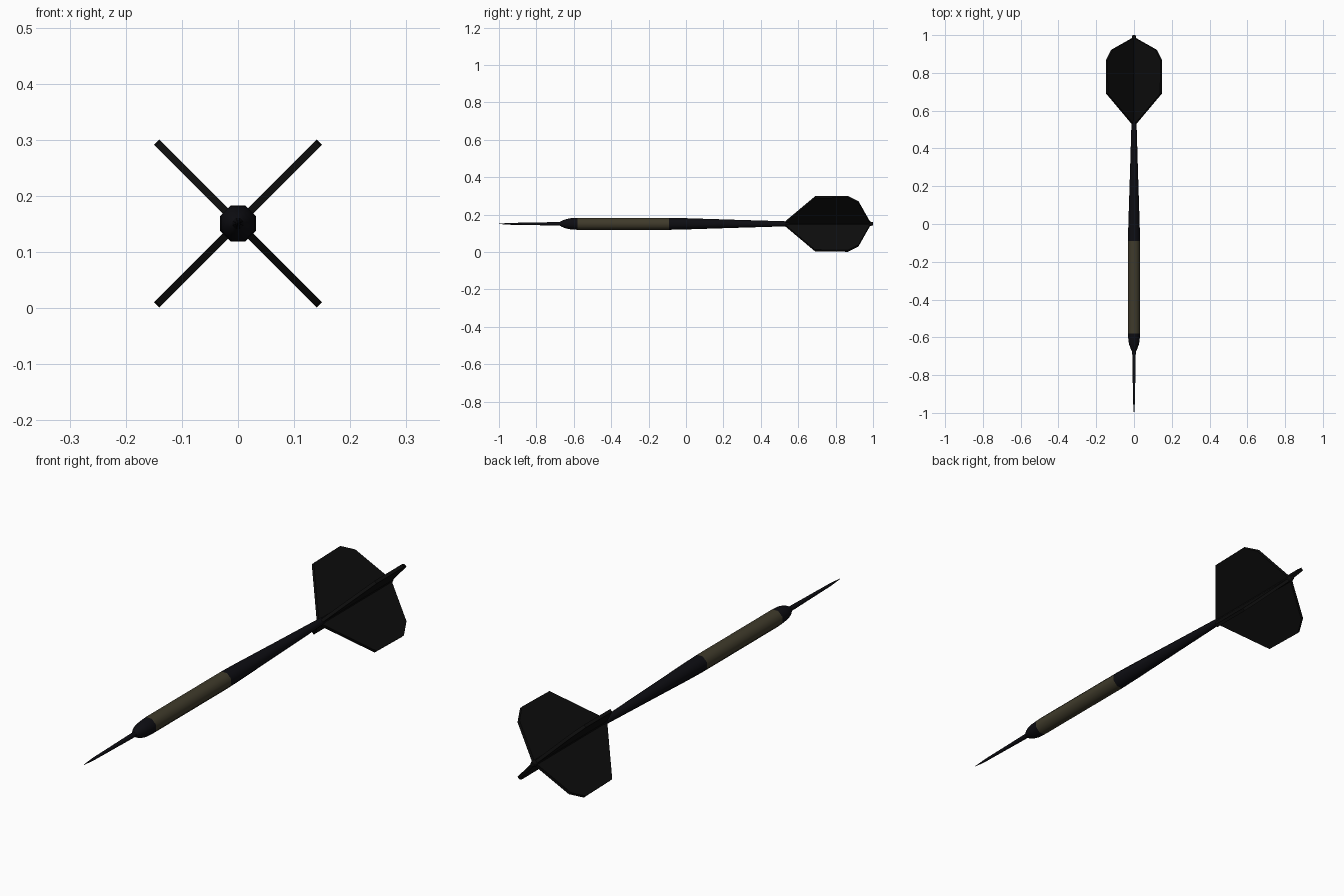
import bpy, bmesh, math
from mathutils import Vector

if "Cube" in bpy.data.objects:
    bpy.data.objects.remove(bpy.data.objects["Cube"])

SIDES = 8
ZC = 0.151


def material(name, rgb):
    m = bpy.data.materials.new(name)
    m.diffuse_color = (*rgb, 1)
    m.use_nodes = True
    m.node_tree.nodes["Principled BSDF"].inputs["Base Color"].default_value = m.diffuse_color
    return m


black = material("black", (0.004, 0.004, 0.004))
dark_metal = material("dark_metal", (0.004, 0.004, 0.006))
bronze = material("bronze", (0.05, 0.043, 0.024))


def finish(name, bm, mat, smooth):
    bmesh.ops.recalc_face_normals(bm, faces=bm.faces)
    me = bpy.data.meshes.new(name)
    bm.to_mesh(me)
    bm.free()
    me.materials.append(mat)
    ob = bpy.data.objects.new(name, me)
    ob.location.z = ZC
    bpy.context.collection.objects.link(ob)
    if smooth:
        bpy.ops.object.select_all(action='DESELECT')
        ob.select_set(True)
        bpy.context.view_layer.objects.active = ob
        bpy.ops.object.shade_smooth_by_angle(angle=math.radians(50))
    return ob


def turned(name, profile, mat):
    """Capped octagonal lathe along y from (y, flat-to-centre radius) pairs."""
    bm = bmesh.new()
    rings = []
    for y, r in profile:
        r /= math.cos(math.pi / SIDES)
        angles = [(i + 0.5) * math.tau / SIDES for i in range(SIDES)]
        rings.append([bm.verts.new((r * math.cos(a), y, r * math.sin(a))) for a in angles])
    for a, b in zip(rings, rings[1:]):
        for i in range(SIDES):
            j = (i + 1) % SIDES
            bm.faces.new((a[i], a[j], b[j], b[i]))
    bm.faces.new(rings[0])
    bm.faces.new(rings[-1])
    return finish(name, bm, mat, True)


# Body parts, front to back
turned("needle_point", [(-1.0, 0.001), (-0.94, 0.005), (-0.82, 0.007), (-0.65, 0.010)], dark_metal)
turned("nose_collar", [(-0.675, 0.010), (-0.66, 0.018), (-0.64, 0.025),
                       (-0.615, 0.030), (-0.58, 0.032)], dark_metal)
turned("barrel", [(-0.58, 0.032), (-0.09, 0.032)], bronze)
turned("shaft", [(-0.09, 0.032), (0.0, 0.030), (0.25, 0.022), (0.45, 0.016), (0.55, 0.013)], dark_metal)
turned("flight_spine", [(0.52, 0.012), (0.985, 0.012), (1.0, 0.008)], black)

# Four flight fins, each a thin plate set at 45 degrees
FIN = [(0.52, 0.0), (0.53, 0.012), (0.69, 0.202), (0.865, 0.205),
       (0.922, 0.165), (0.98, 0.020), (0.99, 0.0)]
HALF = 0.0065
for k in range(4):
    a = math.radians(45 + 90 * k)
    out = Vector((math.cos(a), 0, math.sin(a)))
    side = Vector((-math.sin(a), 0, math.cos(a))) * HALF
    bm = bmesh.new()
    layers = [[bm.verts.new(out * r + Vector((0, y, 0)) + side * s) for y, r in FIN] for s in (-1, 1)]
    for layer in layers:
        bm.faces.new(layer)
    for i in range(len(FIN)):
        j = (i + 1) % len(FIN)
        bm.faces.new((layers[0][i], layers[0][j], layers[1][j], layers[1][i]))
    finish(f"flight_fin_{k + 1}", bm, black, False)
